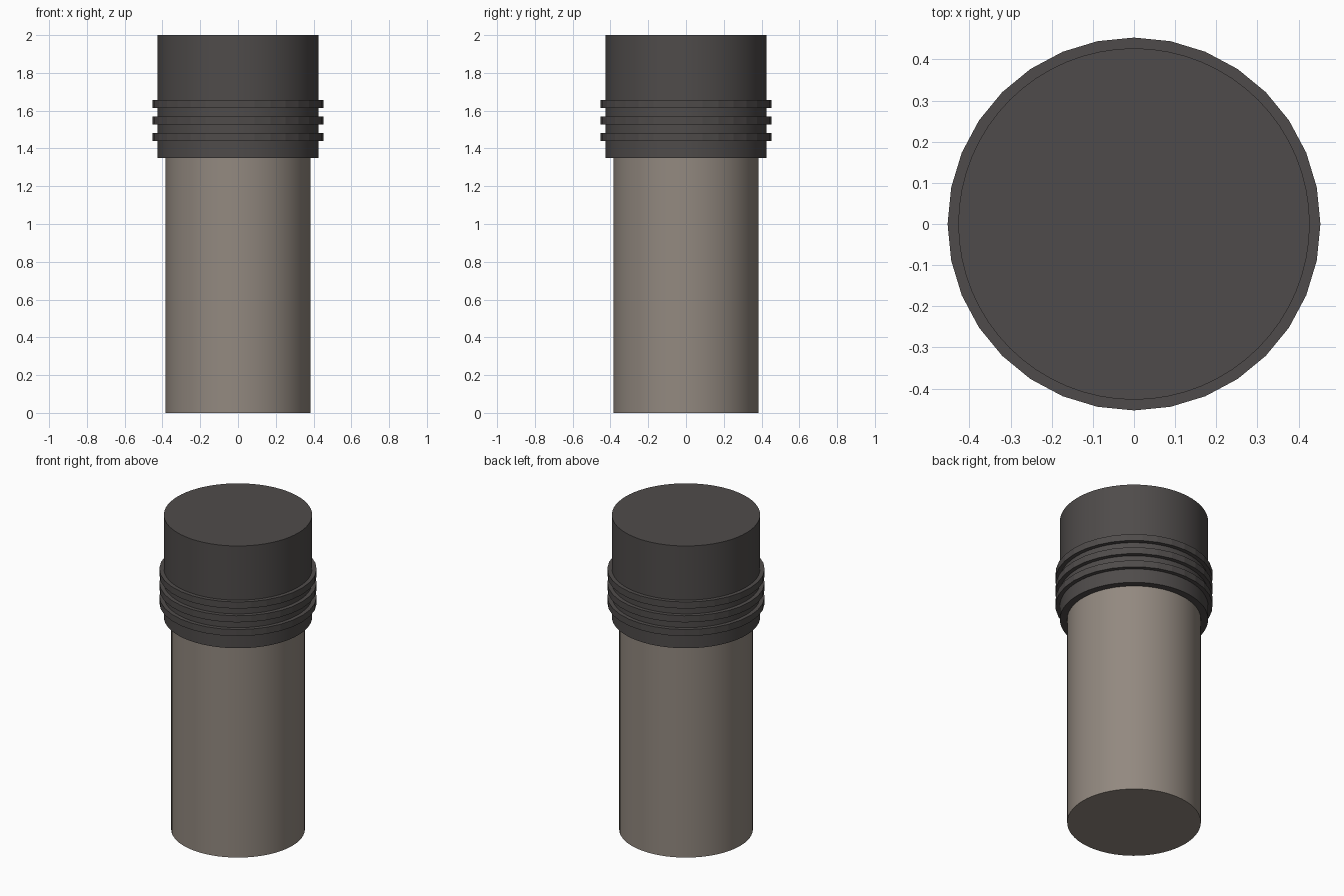
import bpy
import math

if "Cube" in bpy.data.objects:
    bpy.data.objects.remove(bpy.data.objects["Cube"])


def material(name, color):
    m = bpy.data.materials.new(name)
    m.diffuse_color = (*color, 1.0)
    m.use_nodes = True
    m.node_tree.nodes["Principled BSDF"].inputs["Base Color"].default_value = m.diffuse_color
    return m


cap_mat = material("dark_cap_grey", (0.078, 0.071, 0.069))
body_mat = material("warm_grey", (0.29, 0.25, 0.215))


def cylinder(name, radius, z0, z1, sides, mat, smooth=True):
    bpy.ops.mesh.primitive_cylinder_add(
        vertices=sides, radius=radius, depth=z1 - z0,
        location=(0, 0, (z0 + z1) / 2))
    obj = bpy.context.object
    obj.name = name
    obj.data.materials.append(mat)
    if smooth:
        bpy.ops.object.shade_smooth_by_angle(angle=math.radians(30))
    return obj


# Canister body and its wider lid
cylinder("body", 0.385, 0.0, 1.36, 64, body_mat)
cylinder("lid", 0.427, 1.35, 2.0, 64, cap_mat)

# Three faceted grip rings around the lid
for i in range(3):
    z = 1.46 + i * 0.0875
    cylinder(f"grip_ring_{i + 1}", 0.453, z - 0.021, z + 0.021, 32, cap_mat, smooth=False)
